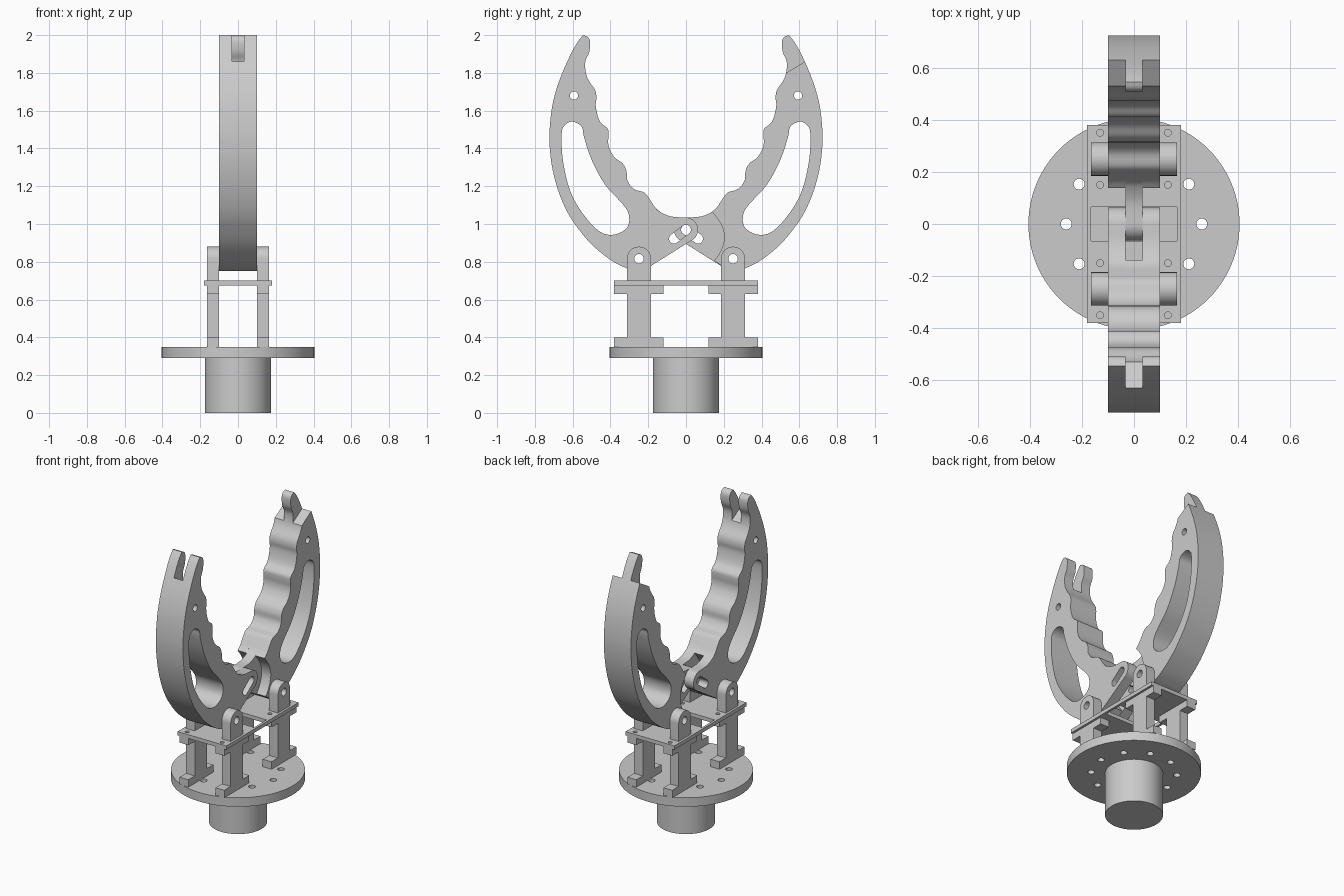
import bpy, bmesh
from math import sin, cos, radians, pi
from mathutils import Vector

cube = bpy.data.objects.get("Cube")
if cube:
    bpy.data.objects.remove(cube, do_unlink=True)

grey = bpy.data.materials.new("light_grey")
grey.use_nodes = True
grey.diffuse_color = (0.6, 0.6, 0.6, 1)
grey.node_tree.nodes["Principled BSDF"].inputs["Base Color"].default_value = (0.6, 0.6, 0.6, 1)
parts = []


def arc(cu, cv, r, start, end, n):
    """Points on an arc, both ends included, angles in degrees."""
    angles = [radians(start + (end - start) * i / n) for i in range(n + 1)]
    return [(cu + r * cos(a), cv + r * sin(a)) for a in angles]


def circle(cu, cv, r, n=24):
    return arc(cu, cv, r, 0, 360, n)[:-1]


def rect(hu, hv):
    return [(-hu, -hv), (hu, -hv), (hu, hv), (-hu, hv)]


def smooth(points, closed=False, steps=4):
    """Catmull-Rom curve through the points."""
    p = [Vector(q) for q in points]
    n = len(p)
    pick = (lambda i: p[i % n]) if closed else (lambda i: p[max(0, min(n - 1, i))])
    out = []
    for i in range(n if closed else n - 1):
        a, b, c, d = (pick(i + k) for k in (-1, 0, 1, 2))
        for s in range(steps):
            t = s / steps
            out.append(tuple(0.5 * (2 * b + (c - a) * t + (2 * a - 5 * b + 4 * c - d) * t * t
                                    + (3 * b - a - 3 * c + d) * t ** 3)))
    return out if closed else out + [tuple(p[-1])]


def slab(name, loops, axis, lo, hi, cut=None):
    """Extrude an outline with holes along x or z; cut trims it by a plane."""
    place = (lambda u, v: (lo, u, v)) if axis == "x" else (lambda u, v: (u, v, lo))
    normal = Vector((1, 0, 0) if axis == "x" else (0, 0, 1))
    bm = bmesh.new()
    for loop in loops:
        vs = [bm.verts.new(place(*q)) for q in loop]
        for i, v in enumerate(vs):
            bm.edges.new((vs[i - 1], v))
    bmesh.ops.triangle_fill(bm, use_beauty=True, edges=bm.edges[:], normal=normal)
    if cut:
        bmesh.ops.bisect_plane(bm, geom=bm.verts[:] + bm.edges[:] + bm.faces[:], dist=1e-5,
                               plane_co=cut[0], plane_no=cut[1], clear_outer=True)
    res = bmesh.ops.extrude_face_region(bm, geom=bm.faces[:])
    moved = [g for g in res["geom"] if isinstance(g, bmesh.types.BMVert)]
    bmesh.ops.translate(bm, verts=moved, vec=normal * (hi - lo))
    bmesh.ops.recalc_face_normals(bm, faces=bm.faces[:])
    mesh = bpy.data.meshes.new(name)
    bm.to_mesh(mesh)
    bm.free()
    mesh.materials.append(grey)
    ob = bpy.data.objects.new(name, mesh)
    bpy.context.collection.objects.link(ob)
    parts.append(ob)


# Base: round stem and drilled flange disc
slab("base_stem", [circle(0, 0, 0.175, 64)], "z", 0, 0.29)
bolt_ring = [circle(0.26 * cos(k * pi / 5), 0.26 * sin(k * pi / 5), 0.021) for k in range(10)]
slab("base_disc", [circle(0, 0, 0.405, 96)] + bolt_ring, "z", 0.29, 0.35)

# Upper plate with centre window and screw holes
screws = [circle(x, y, 0.013, 16) for x in (-0.13, 0.13) for y in (-0.35, -0.15, 0.15, 0.35)]
slab("upper_plate", [rect(0.18, 0.38), rect(0.165, 0.066)] + screws, "z", 0.675, 0.70)

# Four legs with foot flanges and a rounded pivot ear
PIVOT_Y, PIVOT_Z = 0.249, 0.816
half = [(0.131, 0.35), (0.131, 0.40), (0.064, 0.40), (0.064, 0.63), (0.131, 0.63), (0.131, 0.675),
        (0.064, 0.675)]
leg = half + arc(0, PIVOT_Z, 0.064, 0, 180, 20) + [(-u, v) for u, v in reversed(half)]
for y, end in ((-PIVOT_Y, "front"), (PIVOT_Y, "back")):
    for x, side in ((-0.165, "right"), (0.10, "left")):
        slab(f"{end}_{side}_leg", [[(u + y, v) for u, v in leg], circle(y, PIVOT_Z, 0.025)],
             "x", x, x + 0.065)

# Claw outline, as distance from the centre and height
grip = [(.545, 2), (.52, 1.99), (.508, 1.965), (.512, 1.91), (.533, 1.86), (.53, 1.8),
        (.512, 1.755), (.482, 1.71), (.474, 1.67), (.478, 1.63), (.468, 1.575), (.45, 1.535),
        (.415, 1.505), (.41, 1.47), (.412, 1.43), (.402, 1.39), (.375, 1.35), (.335, 1.32),
        (.315, 1.28), (.31, 1.23), (.275, 1.185), (.222, 1.167), (.195, 1.135), (.165, 1.09),
        (.138, 1.065)]
back_edge = [(.313, .765), (.376, .795), (.44, .84), (.508, .9), (.57, .975), (.615, 1.04),
             (.655, 1.12), (.69, 1.22), (.715, 1.34), (.723, 1.47), (.712, 1.6), (.69, 1.7),
             (.655, 1.8), (.605, 1.91), (.57, 1.97)]
window = [(.6, 1.542), (.64, 1.525), (.658, 1.48), (.652, 1.34), (.615, 1.18), (.55, 1.06),
          (.47, .97), (.41, .943), (.35, .953), (.307, .99), (.303, 1.05), (.335, 1.105),
          (.43, 1.21), (.5, 1.34), (.54, 1.46), (.552, 1.515)]
root_arc = [(.138, 1.065), (.185, 1.0), (.203, .93), (.185, .86), (.15, .806)]


def flip(points):
    return [(-u, v) for u, v in points]


hub = arc(-PIVOT_Y, PIVOT_Z, 0.066, -58.7, -95, 8)
outer = hub + flip(smooth(back_edge))
holes = [flip(smooth(window, closed=True)), circle(-0.593, 1.68, 0.022),
         circle(-PIVOT_Y, PIVOT_Z, 0.025)]
slot = arc(0, 0.97, 0.026, -53, 127, 12) + arc(-0.064, 0.922, 0.026, 127, 307, 12)
knuckle = arc(0, 0.97, 0.064, 90, -58.7, 20)
long_loops = [flip(smooth(grip + [(.08, 1.04), (0, 1.034)]))[:-1] + knuckle + outer, slot] + holes
short_loops = [flip(smooth(grip))[:-1] + flip(smooth(root_arc)) + outer] + holes


def claw_layer(name, sign, x0, x1, is_long):
    """One layer of a claw; short layers stop before the tip and the knuckle."""
    loops = [[(-sign * u, v) for u, v in lp] for lp in (long_loops if is_long else short_loops)]
    cut = None if is_long else ((0, sign * 0.53, 1.8), (0, -sign * 0.06, 0.1))
    slab(name, loops, "x", x0, x1, cut)


# Front claw is forked, back claw has the tongue that fits the fork
for sign, end in ((-1, "front"), (1, "back")):
    claw_layer(f"{end}_claw_right_layer", sign, -0.10, -0.033, sign < 0)
    claw_layer(f"{end}_claw_centre_layer", sign, -0.033, 0.033, sign > 0)
    claw_layer(f"{end}_claw_left_layer", sign, 0.033, 0.10, sign < 0)

# Smooth the curved walls, keep edges sharp
bpy.ops.object.select_all(action="DESELECT")
for ob in parts:
    ob.select_set(True)
bpy.context.view_layer.objects.active = parts[0]
bpy.ops.object.shade_smooth_by_angle(angle=radians(30))
